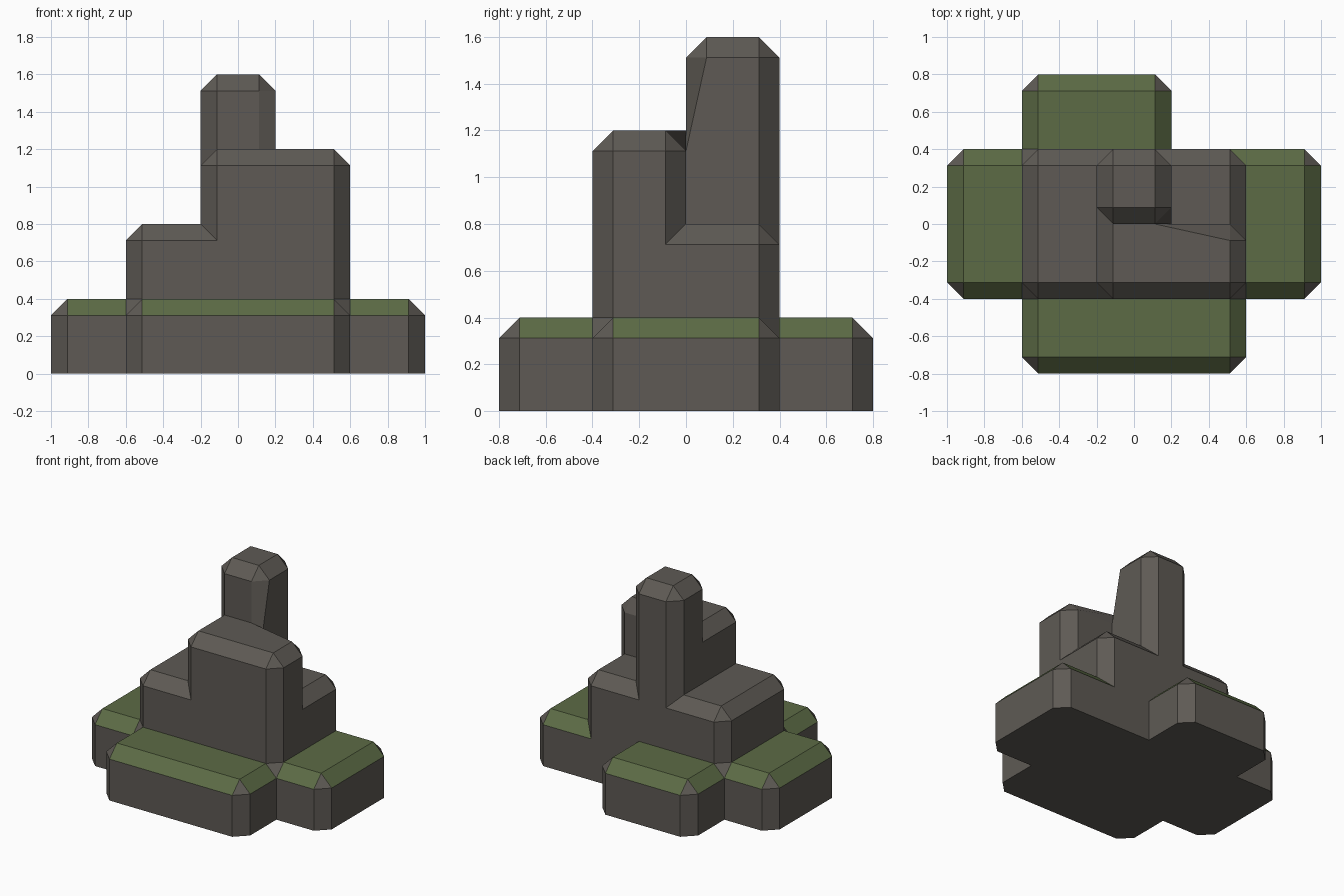
import bpy
import bmesh
from mathutils import Vector

cube = bpy.data.objects.get("Cube")
if cube:
    bpy.data.objects.remove(cube, do_unlink=True)

CELL = 0.4
CHAMFER = 0.088
ORIGIN = Vector((-1.0, -0.8, 0.0))


def material(name, colour):
    mat = bpy.data.materials.new(name)
    mat.use_nodes = True
    mat.diffuse_color = (*colour, 1)
    mat.node_tree.nodes["Principled BSDF"].inputs["Base Color"].default_value = (*colour, 1)
    return mat


stone = material("grey_brown_stone", (0.112, 0.102, 0.089))
moss = material("moss_green", (0.107, 0.147, 0.060))

# Column heights in cells, one row per step from front to back
heights = ["03330", "16551", "16751", "01100"]
heights = ["01110",   # front ledge
           "12331",   # front shoulder and side ledges
           "12421",   # tower and back shoulder
           "01100"]   # back ledge
filled = {(x, y, z)
          for y, row in enumerate(heights)
          for x, height in enumerate(row)
          for z in range(int(height))}

# Outer skin of the stacked blocks
bm = bmesh.new()
corners = {}


def corner(cell):
    key = tuple(int(c) for c in cell)
    if key not in corners:
        corners[key] = bm.verts.new(ORIGIN + Vector(key) * CELL)
    return corners[key]


for cell in filled:
    for axis in range(3):
        u, v = Vector(), Vector()
        u[(axis + 1) % 3] = 1
        v[(axis + 2) % 3] = 1
        for side in (0, 1):
            neighbour = list(cell)
            neighbour[axis] += 2 * side - 1
            if tuple(neighbour) in filled:
                continue
            base = Vector(cell)
            base[axis] += side
            quad = [base, base + u, base + u + v, base + v]
            if not side:
                quad.reverse()
            bm.faces.new([corner(p) for p in quad])

# Merge flat areas, then chamfer outward edges above the ground
bmesh.ops.dissolve_limit(bm, angle_limit=0.02, verts=bm.verts[:], edges=bm.edges[:])
bm.normal_update()
outward = [e for e in bm.edges
           if e.is_manifold and e.is_convex and e.calc_face_angle(0) > 0.5
           and max(v.co.z for v in e.verts) > 0.01]
bmesh.ops.bevel(bm, geom=outward, offset=CHAMFER, offset_type='OFFSET', segments=1,
                profile=0.5, affect='EDGES', clamp_overlap=True, loop_slide=True)
bm.normal_update()

# Moss on the ledge tops and their sloping rims
for face in bm.faces:
    face.smooth = False
    top = max(v.co.z for v in face.verts)
    face.material_index = int(face.normal.z > 0.65 and 0.3 < top < 0.45)

mesh = bpy.data.meshes.new("stepped_rock")
bm.to_mesh(mesh)
bm.free()
mesh.materials.append(stone)
mesh.materials.append(moss)
rock = bpy.data.objects.new("stepped_rock", mesh)
bpy.context.scene.collection.objects.link(rock)
